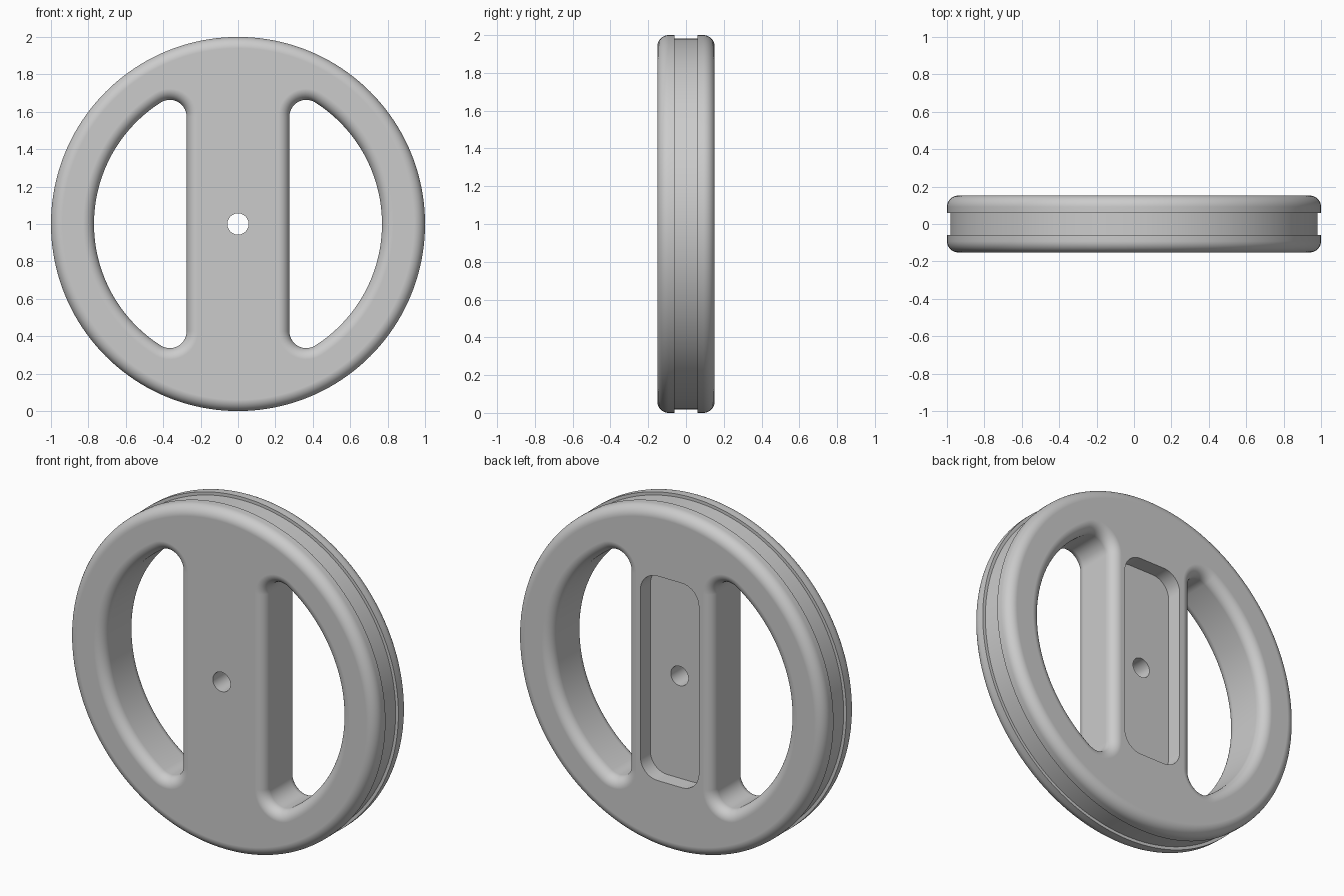
import bpy, bmesh
from math import sin, cos, pi, sqrt, atan2

if "Cube" in bpy.data.objects:
    bpy.data.objects.remove(bpy.data.objects["Cube"])

HALF = 0.152      # half thickness
FILLET = 0.06     # edge rounding
STEPS = 8         # segments per rounding

grey = bpy.data.materials.new("plain grey")
grey.use_nodes = True
grey.diffuse_color = (0.6, 0.6, 0.6, 1)
grey.node_tree.nodes["Principled BSDF"].inputs["Base Color"].default_value = (0.6, 0.6, 0.6, 1)


def arc(cx, cz, r, start, end, n):
    return [(cx + r * cos(start + (end - start) * i / n),
             cz + r * sin(start + (end - start) * i / n)) for i in range(n + 1)]


def circle(r, n):
    return arc(0, 0, r, 0, 2 * pi, n)[:-1]


def loft(name, sections):
    """Skin (y, outline) sections into a closed solid."""
    bm = bmesh.new()
    rings = [[bm.verts.new((x, y, z + 1)) for x, z in pts] for y, pts in sections]
    for a, b in zip(rings, rings[1:]):
        for i in range(len(a)):
            j = (i + 1) % len(a)
            bm.faces.new((a[i], a[j], b[j], b[i]))
    bm.faces.new(rings[0])
    bm.faces.new(rings[-1])
    bmesh.ops.recalc_face_normals(bm, faces=bm.faces)
    mesh = bpy.data.meshes.new(name)
    bm.to_mesh(mesh)
    bm.free()
    mesh.materials.append(grey)
    obj = bpy.data.objects.new(name, mesh)
    bpy.context.collection.objects.link(obj)
    return obj


def rounding():
    """(y, inset) pairs of the quarter round from side wall to back face."""
    for i in range(STEPS + 1):
        t = pi / 2 * i / STEPS
        yield HALF - FILLET + FILLET * sin(t), FILLET * (1 - cos(t))


def opening(grow, side):
    """D-shaped outline between the bar and the rim, offset outwards by grow."""
    rim, bar, corner = 0.77, 0.275, 0.09
    cx = bar + corner
    cz = sqrt((rim - corner) ** 2 - cx ** 2)
    phi = atan2(cz, cx)
    pts = arc(0, 0, rim + grow, -phi, phi, 48)
    pts += arc(cx, cz, corner + grow, phi, pi, 14)[1:]
    pts += arc(cx, -cz, corner + grow, pi, 2 * pi - phi, 14)[:-1]
    return [(side * x, z) for x, z in pts]


def rounded_rect(w, h, r):
    pts = []
    for k, (sx, sz) in enumerate(((1, 1), (-1, 1), (-1, -1), (1, -1))):
        pts += arc(sx * (w - r), sz * (h - r), r, k * pi / 2, (k + 1) * pi / 2, 10)
    return pts


# Wheel disc with rounded rims and a shallow groove round the middle
half = [(0.06, 0.982), (0.06, 1.0)] + [(y, 1 - d) for y, d in rounding()]
profile = [(-y, r) for y, r in reversed(half)] + half
wheel = loft("wheel", [(y, circle(r, 160)) for y, r in profile])

# Cutters: two hand openings, back pocket and axle hole
cutters = []
for side, label in ((1, "left"), (-1, "right")):
    flare = list(rounding()) + [(0.3, FILLET)]
    path = [(-y, d) for y, d in reversed(flare)] + flare
    cutters.append(loft(label + "_opening_cutter", [(y, opening(d, side)) for y, d in path]))
pocket = rounded_rect(0.19, 0.6, 0.11)
cutters.append(loft("pocket_cutter", [(0.06, pocket), (0.3, pocket)]))
axle = circle(0.057, 40)
cutters.append(loft("axle_cutter", [(-0.3, axle), (0.3, axle)]))

bpy.ops.object.select_all(action='DESELECT')
bpy.context.view_layer.objects.active = wheel
wheel.select_set(True)
for cutter in cutters:
    cutter.hide_render = True
    mod = wheel.modifiers.new("cut", 'BOOLEAN')
    mod.operation = 'DIFFERENCE'
    mod.solver = 'EXACT'
    mod.object = cutter
    bpy.ops.object.modifier_apply(modifier=mod.name)
    bpy.data.objects.remove(cutter)

# Smooth shading with crisp groove and pocket edges
bpy.ops.object.shade_smooth_by_angle(angle=pi / 6)
weighted = wheel.modifiers.new("weighted normals", 'WEIGHTED_NORMAL')
weighted.keep_sharp = True
